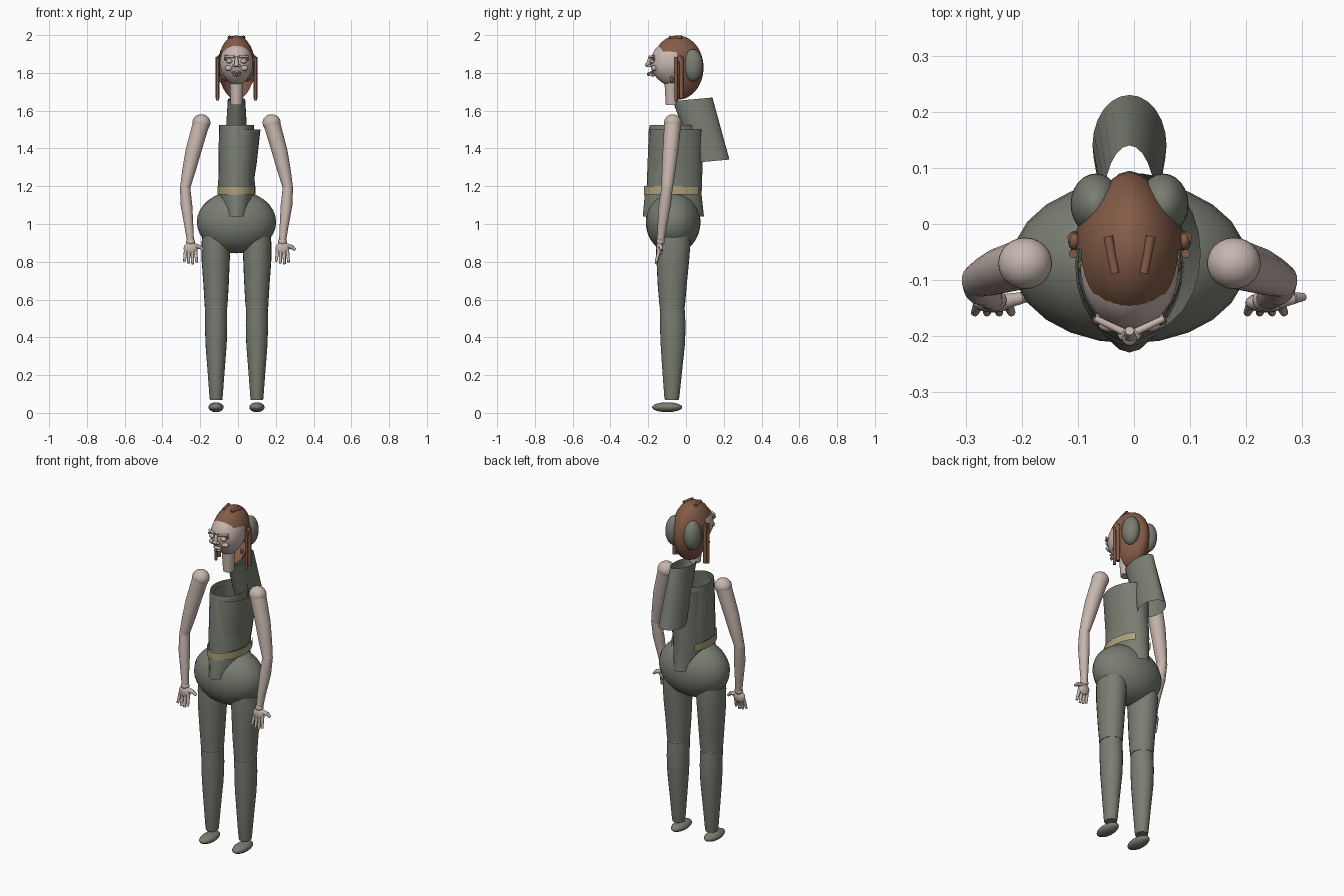
import bpy, bmesh, math
from mathutils import Vector

if "Cube" in bpy.data.objects:
    bpy.data.objects.remove(bpy.data.objects["Cube"])

CX = -0.008  # body centre line


def material(name, rgb):
    m = bpy.data.materials.new(name)
    m.diffuse_color = (*rgb, 1)
    m.use_nodes = True
    m.node_tree.nodes["Principled BSDF"].inputs["Base Color"].default_value = m.diffuse_color
    return m


GREEN = material("grey_green_cloth", (0.19, 0.205, 0.165))
SKIN = material("skin", (0.57, 0.47, 0.42))
HAIR = material("brown_hair", (0.23, 0.105, 0.062))
TAN = material("tan_belt", (0.42, 0.36, 0.20))


def finish(bm, name, mat, angle=40):
    bmesh.ops.recalc_face_normals(bm, faces=bm.faces)
    me = bpy.data.meshes.new(name)
    bm.to_mesh(me)
    bm.free()
    ob = bpy.data.objects.new(name, me)
    bpy.context.collection.objects.link(ob)
    me.materials.append(mat)
    bpy.ops.object.select_all(action='DESELECT')
    ob.select_set(True)
    bpy.context.view_layer.objects.active = ob
    bpy.ops.object.shade_smooth_by_angle(angle=math.radians(angle))
    return ob


def ball(name, mat, c, r, seg=24, keep=None, shape=None):
    """Ellipsoid; keep drops faces by centre, shape moves unit-sphere points."""
    bm = bmesh.new()
    bmesh.ops.create_uvsphere(bm, u_segments=seg, v_segments=max(8, seg * 2 // 3), radius=1)
    for v in bm.verts:
        p = shape(v.co) if shape else v.co
        v.co = Vector((c[0] + p.x * r[0], c[1] + p.y * r[1], c[2] + p.z * r[2]))
    if keep:
        bad = [f for f in bm.faces if not keep(f.calc_center_median())]
        bmesh.ops.delete(bm, geom=bad, context='FACES')
    return finish(bm, name, mat)


def loft(name, mat, rings, seg=24, arc=None, caps=True, tilt=0):
    """Skin of horizontal ellipses (x, y, z, rx, ry); arc in degrees leaves a gap."""
    bm = bmesh.new()
    a0, a1 = arc or (0, 360)
    n = seg + 1 if arc else seg
    rows = []
    for x, y, z, rx, ry in rings:
        row = []
        for i in range(n):
            a = math.radians(a0 + (a1 - a0) * i / seg)
            dy = ry * math.sin(a)
            row.append(bm.verts.new((x + rx * math.cos(a), y + dy, z + tilt * dy)))
        rows.append(row)
    for p, q in zip(rows, rows[1:]):
        for i in range(seg):
            j = (i + 1) % n
            bm.faces.new((p[i], p[j], q[j], q[i]))
    if caps and not arc:
        bm.faces.new(rows[0])
        bm.faces.new(rows[-1])
    return finish(bm, name, mat)


def rod(name, mat, a, b, r0, r1, seg=10):
    """Tapered rod between two points."""
    a, b = Vector(a), Vector(b)
    bm = bmesh.new()
    bmesh.ops.create_cone(bm, cap_ends=True, segments=seg, radius1=r0, radius2=r1, depth=(b - a).length)
    q = (b - a).to_track_quat('Z', 'Y')
    for v in bm.verts:
        v.co = q @ v.co + (a + b) / 2
    return finish(bm, name, mat)


# Legs, feet, arms and hands
for side, s in (("left", 1), ("right", -1)):
    x = CX + s * 0.108
    ball(side + "_foot", GREEN, (x, -0.1, 0.03), (0.04, 0.08, 0.026))
    loft(side + "_shin", GREEN, [
        (x, -0.075, 0.068, 0.033, 0.036), (x, -0.075, 0.085, 0.035, 0.04),
        (x, -0.073, 0.22, 0.045, 0.052), (x, -0.07, 0.36, 0.056, 0.064),
        (x, -0.07, 0.46, 0.059, 0.068), (x, -0.073, 0.55, 0.058, 0.066)])
    ball(side + "_knee", GREEN, (x, -0.073, 0.555), (0.058, 0.066, 0.03))
    loft(side + "_thigh", GREEN, [
        (x, -0.073, 0.56, 0.06, 0.067), (x, -0.073, 0.68, 0.067, 0.077),
        (x + s * 0.002, -0.07, 0.8, 0.074, 0.086), (x, -0.068, 0.9, 0.077, 0.092),
        (x - s * 0.005, -0.068, 1.0, 0.07, 0.088)])

    sx, ex, wx = CX + s * 0.186, CX + s * 0.272, CX + s * 0.243
    ball(side + "_shoulder", SKIN, (sx, -0.07, 1.535), (0.048, 0.046, 0.046))
    loft(side + "_upper_arm", SKIN, [
        (ex, -0.1, 1.19, 0.027, 0.03), (ex - s * 0.02, -0.092, 1.28, 0.036, 0.036),
        (ex - s * 0.045, -0.082, 1.39, 0.043, 0.041), (sx, -0.07, 1.535, 0.046, 0.045)])
    ball(side + "_elbow", SKIN, (ex, -0.1, 1.195), (0.027, 0.03, 0.025))
    loft(side + "_forearm", SKIN, [
        (wx, -0.135, 0.9, 0.018, 0.019), (wx + s * 0.008, -0.127, 0.98, 0.023, 0.024),
        (wx + s * 0.022, -0.112, 1.1, 0.031, 0.032), (ex, -0.1, 1.195, 0.027, 0.03)])
    # Both thumbs point towards +x
    ball(side + "_wrist", SKIN, (wx, -0.135, 0.905), (0.024, 0.021, 0.02), 16)
    ball(side + "_palm", SKIN, (wx, -0.14, 0.87), (0.037, 0.018, 0.036), 16)
    for i in range(4):
        d = (i - 1.5) * 0.019
        zt = 0.785 + 0.01 * abs(i - 1.7)
        rod(f"{side}_finger_{i + 1}", SKIN, (wx + d * 0.9, -0.143, 0.86),
            (wx + d * 1.15, -0.158, zt), 0.010, 0.007)
    rod(side + "_thumb", SKIN, (wx + 0.02, -0.138, 0.885), (wx + 0.05, -0.132, 0.878), 0.014, 0.011)
    rod(side + "_thumb_tip", SKIN, (wx + 0.048, -0.132, 0.88), (wx + 0.068, -0.13, 0.862), 0.011, 0.007)

# Hips
ball("hips", GREEN, (CX, -0.068, 1.01), (0.21, 0.145, 0.165))

# Inner torso tube with flared hem, open at both ends
loft("torso", GREEN, [
    (CX, -0.067, 1.04, 0.072, 0.162), (CX, -0.068, 1.16, 0.092, 0.15),
    (CX, -0.06, 1.2, 0.088, 0.145), (0.004, -0.055, 1.32, 0.095, 0.142),
    (0.014, -0.052, 1.5, 0.105, 0.142)], caps=False)
# Front shell, open at the back
loft("front_shell", GREEN, [
    (CX, -0.073, 1.2, 0.097, 0.135), (CX, -0.073, 1.5, 0.093, 0.124),
    (CX, -0.073, 1.525, 0.092, 0.118)], caps=False)
# Belt, open at the back
loft("belt", TAN, [
    (CX, -0.067, 1.157, 0.101, 0.156), (CX, -0.067, 1.2, 0.101, 0.156)],
    seg=30, arc=(-222, 58))
# Short cape hanging behind the neck
loft("cape", GREEN, [
    (CX, 0.14, 1.333, 0.066, 0.09), (CX, 0.035, 1.66, 0.046, 0.105)],
    caps=False, tilt=0.09)

# Neck and head
loft("neck", SKIN, [(CX, -0.075, 1.63, 0.03, 0.032), (CX, -0.078, 1.71, 0.034, 0.034),
                    (CX, -0.075, 1.8, 0.038, 0.04)])


def head_shape(p):
    k = 1 - 0.22 * max(0, -p.z) ** 2  # narrower chin
    return Vector((p.x * k, p.y * k, p.z))


ball("head", SKIN, (CX, -0.08, 1.85), (0.088, 0.108, 0.118), 32, shape=head_shape)


def hair_shape(p):
    k = 1 - 0.3 * max(0, p.y) ** 2  # egg shaped towards the back
    k *= 1 - 0.12 * max(0, -p.z)
    return Vector((p.x * k, p.y, p.z))


ball("hair", HAIR, (CX, -0.045, 1.828), (0.1, 0.138, 0.17), 32, shape=hair_shape,
     keep=lambda c: c.z > 1.915 or c.y > -0.045)
for side, s in (("left", 1), ("right", -1)):
    ball(side + "_hair_cover", GREEN, (CX + s * 0.06, 0.035, 1.84), (0.045, 0.055, 0.085))
    # Ear, side locks and top clip
    ball(side + "_ear", HAIR, (CX + s * 0.098, -0.03, 1.87), (0.012, 0.018, 0.022), 14)
    ball(side + "_earring", HAIR, (CX + s * 0.085, -0.075, 1.765), (0.008, 0.011, 0.016), 12)
    for i, (y, r) in enumerate(((-0.053, 0.008), (-0.025, 0.011))):
        rod(f"{side}_lock_{i + 1}", HAIR, (CX + s * 0.1, y, 1.655 + 0.01 * i),
            (CX + s * 0.1, y, 1.885), r, r)
    rod(side + "_clip", HAIR, (CX + s * 0.038, -0.022, 1.988), (CX + s * 0.026, -0.088, 1.988), 0.009, 0.008)
    # Eye, brow, cheek and nostril
    ball(side + "_eye", SKIN, (CX + s * 0.038, -0.178, 1.862), (0.018, 0.014, 0.012), 16)
    rod(side + "_brow", SKIN, (CX + s * 0.012, -0.192, 1.885), (CX + s * 0.062, -0.168, 1.888), 0.007, 0.006)
    ball(side + "_eye_corner", HAIR, (CX + s * 0.058, -0.172, 1.872), (0.009, 0.008, 0.007), 12)
    ball(side + "_cheek", SKIN, (CX + s * 0.04, -0.168, 1.825), (0.022, 0.016, 0.015), 16)
    ball(side + "_nostril", SKIN, (CX + s * 0.012, -0.196, 1.838), (0.009, 0.012, 0.008), 12)

# Nose and mouth
rod("nose_bridge", SKIN, (CX, -0.19, 1.885), (CX, -0.2, 1.845), 0.008, 0.012)
ball("nose_tip", SKIN, (CX, -0.203, 1.843), (0.013, 0.014, 0.012), 16)
ball("upper_lip", SKIN, (CX, -0.18, 1.802), (0.026, 0.014, 0.007), 16)
ball("lower_lip", SKIN, (CX, -0.175, 1.788), (0.021, 0.014, 0.008), 16)
ball("chin_bead", HAIR, (CX, -0.198, 1.793), (0.008, 0.008, 0.011), 12)
